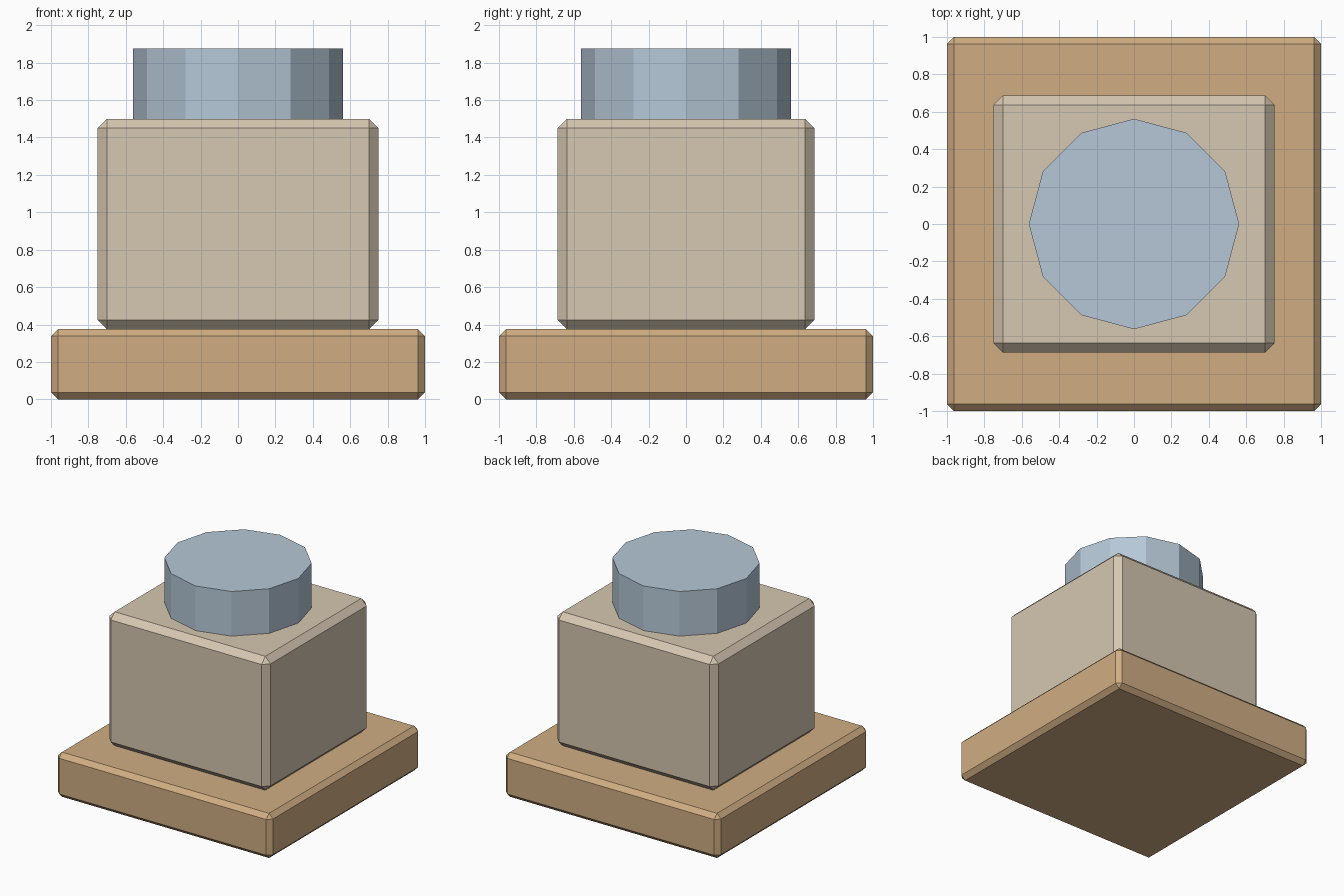
import bpy

# Remove the default cube
cube = bpy.data.objects.get("Cube")
if cube:
    bpy.data.objects.remove(cube, do_unlink=True)


def make_material(name, rgb):
    mat = bpy.data.materials.new(name)
    mat.use_nodes = True
    color = (*rgb, 1.0)
    mat.diffuse_color = color
    mat.node_tree.nodes["Principled BSDF"].inputs["Base Color"].default_value = color
    return mat


def finish(name, mat):
    obj = bpy.context.object
    obj.name = obj.data.name = name
    obj.data.materials.append(mat)
    return obj


def chamfered_block(name, size, bottom, chamfer, mat):
    """Box resting at height `bottom`, with single-cut edges."""
    bpy.ops.mesh.primitive_cube_add(size=1, location=(0, 0, bottom + size[2] / 2))
    obj = finish(name, mat)
    obj.scale = size
    bpy.ops.object.transform_apply(location=False, rotation=False, scale=True)
    bevel = obj.modifiers.new("chamfer", 'BEVEL')
    bevel.width = chamfer
    bevel.segments = 1
    return obj


tan = make_material("warm_tan", (0.63, 0.42, 0.225))
stone = make_material("pale_stone", (0.67, 0.57, 0.44))
blue = make_material("grey_blue", (0.465, 0.575, 0.68))

# Square plinth
chamfered_block("base", (2.0, 2.0, 0.375), 0.0, 0.0375, tan)

# Main block
chamfered_block("body", (1.5, 1.375, 1.125), 0.375, 0.05, stone)

# Twelve-sided cap
bpy.ops.mesh.primitive_cylinder_add(vertices=12, radius=0.5625, depth=0.375,
                                    location=(0, 0, 1.6875))
finish("cap", blue)
